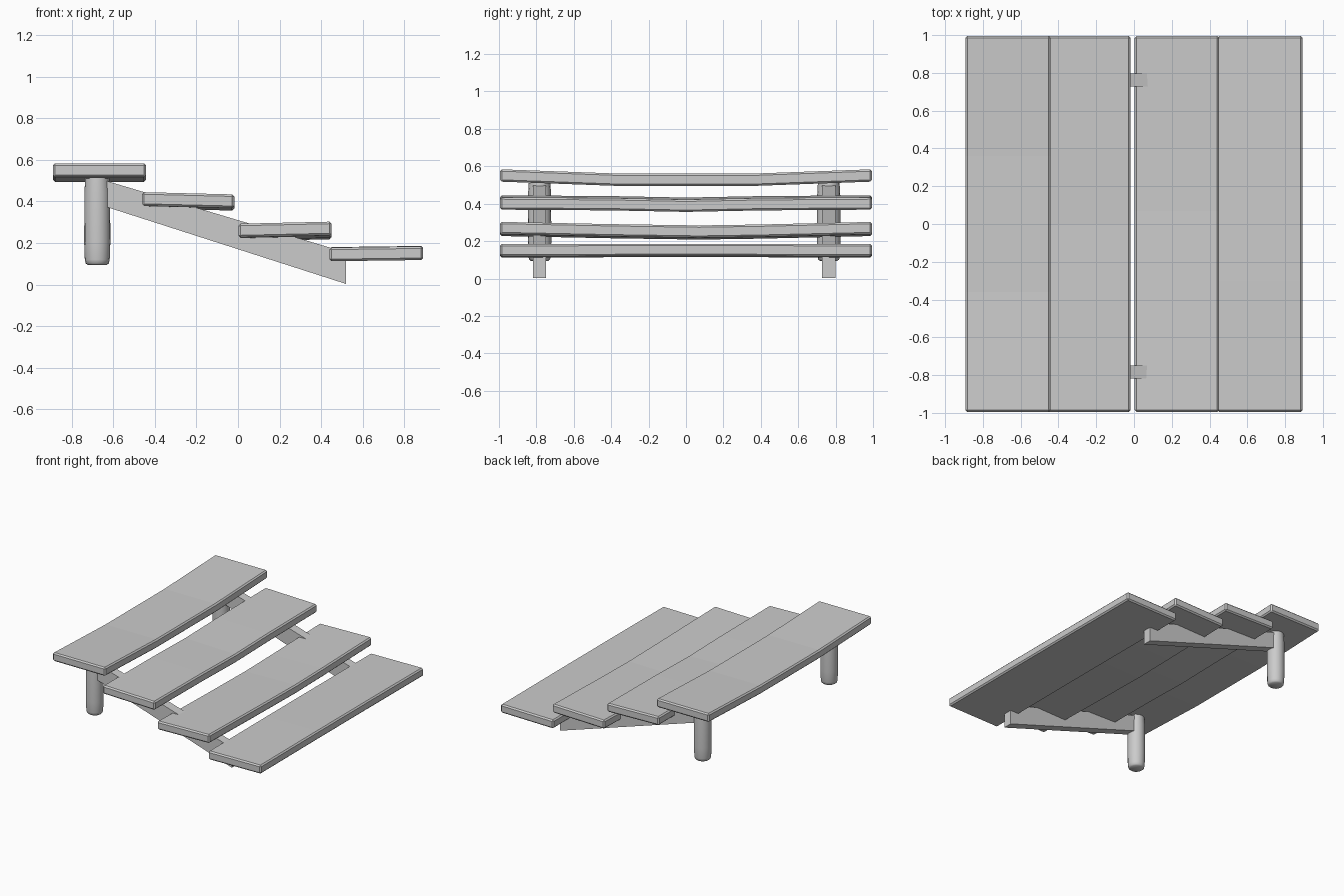
import bpy, bmesh, math

if "Cube" in bpy.data.objects:
    bpy.data.objects.remove(bpy.data.objects["Cube"])


def make_object(name, verts, faces):
    mesh = bpy.data.meshes.new(name)
    mesh.from_pydata(verts, [], faces)
    bm = bmesh.new()
    bm.from_mesh(mesh)
    bmesh.ops.recalc_face_normals(bm, faces=bm.faces)
    bm.to_mesh(mesh)
    bm.free()
    ob = bpy.data.objects.new(name, mesh)
    bpy.context.collection.objects.link(ob)
    return ob


def loft(name, rings):
    # closed skin through equal-length rings, capped at both ends
    n = len(rings[0])
    verts = [p for r in rings for p in r]
    faces = [(i * n + j, i * n + (j + 1) % n, (i + 1) * n + (j + 1) % n, (i + 1) * n + j)
             for i in range(len(rings) - 1) for j in range(n)]
    faces += [tuple(range(n)), tuple(range(len(verts) - n, len(verts)))]
    return make_object(name, verts, faces)


def plank(name, x0, x1, z_left, z_right, sag, thick=0.066):
    # sag: (y, drop) stations along the worn board
    rings = []
    for y, d in sag:
        a, b = z_left - d, z_right - d
        rings.append([(x0, y, a - thick), (x1, y, b - thick), (x1, y, b), (x0, y, a)])
    ob = loft(name, rings)
    bev = ob.modifiers.new("worn_edges", 'BEVEL')
    bev.width = 0.01
    bev.segments = 1
    bev.limit_method = 'ANGLE'
    bev.angle_limit = math.radians(40)
    return ob


# treads, top to bottom
plank("tread_top", -0.892, -0.442, 0.584, 0.584,
      [(-0.995, 0), (-0.36, 0.023), (0.36, 0.023), (0.995, 0)])
plank("tread_upper", -0.462, -0.018, 0.445, 0.434,
      [(-0.995, 0), (-0.4, 0.004), (0, 0.012), (0.4, 0.004), (0.995, 0)])
plank("tread_lower", 0.003, 0.450, 0.293, 0.303,
      [(-0.995, 0), (-0.4, 0.012), (0.07, 0.019), (0.4, 0.014), (0.995, 0)])
plank("tread_bottom", 0.440, 0.892, 0.180, 0.186,
      [(-0.995, 0.002), (-0.3, 0), (0.3, 0), (0.995, 0.002)])

for side, y in (("front", -0.783), ("back", 0.763)):
    # sloping stringer
    profile = [(-0.66, 0.382), (0.52, 0.003), (0.52, 0.155), (-0.66, 0.507)]
    loft(side + "_stringer",
         [[(x, y + s, z) for x, z in profile] for s in (-0.035, 0.035)])
    # round post with a rounded foot
    rings = []
    for r, z in ((0.046, 0.094), (0.056, 0.102), (0.060, 0.12), (0.063, 0.2),
                 (0.062, 0.44), (0.058, 0.512)):
        rings.append([(-0.678 + r * math.cos(k * math.tau / 16),
                       y + r * math.sin(k * math.tau / 16), z) for k in range(16)])
    post = loft(side + "_post", rings)
    bpy.ops.object.select_all(action='DESELECT')
    post.select_set(True)
    bpy.context.view_layer.objects.active = post
    bpy.ops.object.shade_smooth_by_angle(angle=math.radians(50))
